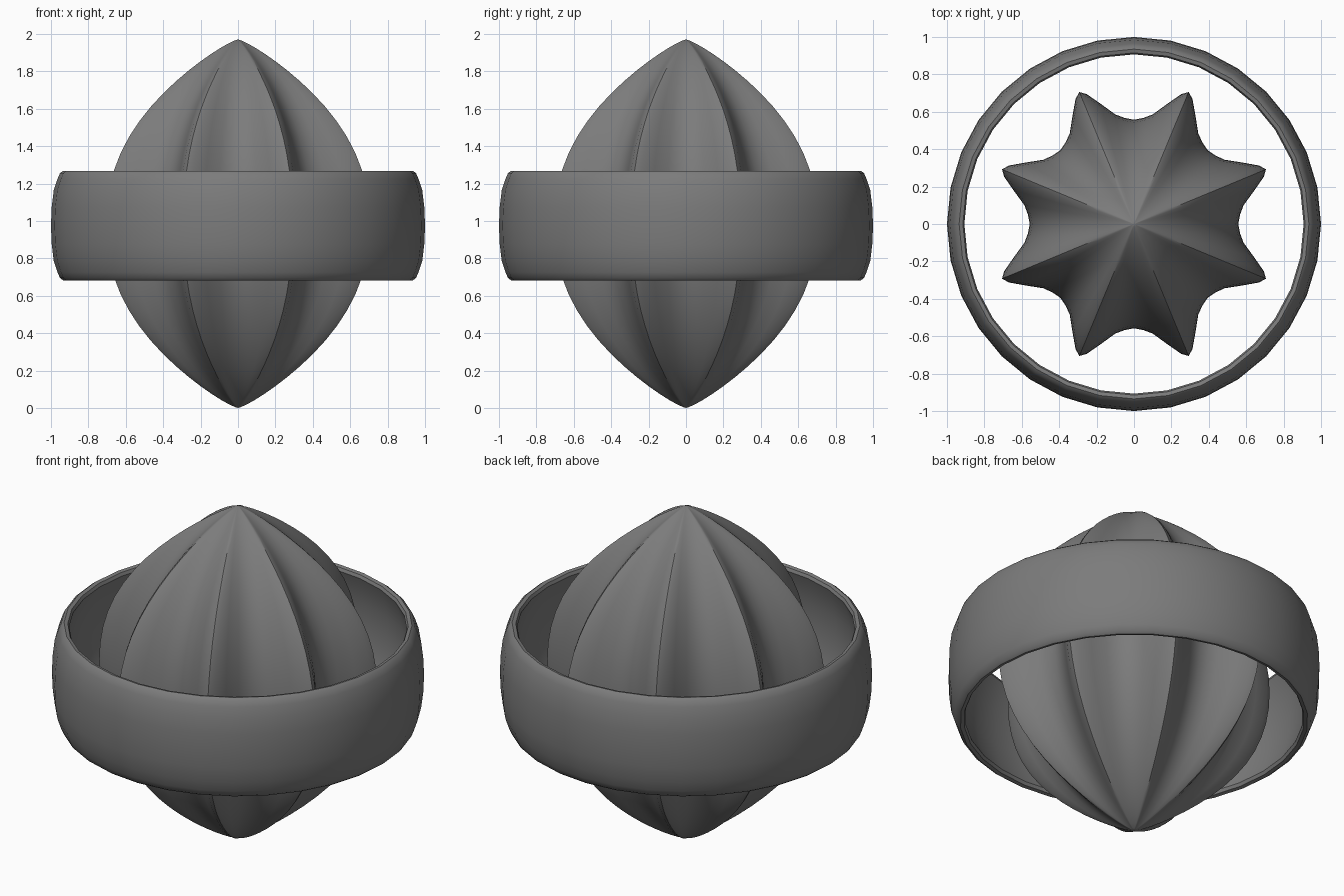
import bpy
import math

cube = bpy.data.objects.get("Cube")
if cube:
    bpy.data.objects.remove(cube, do_unlink=True)

MID = 0.985  # height of the equator

grey = bpy.data.materials.new("dark grey")
grey.use_nodes = True
grey.diffuse_color = (0.2, 0.2, 0.2, 1)
grey.node_tree.nodes["Principled BSDF"].inputs["Base Color"].default_value = grey.diffuse_color


def add_mesh(name, verts, faces):
    mesh = bpy.data.meshes.new(name)
    mesh.from_pydata(verts, [], faces)
    mesh.materials.append(grey)
    obj = bpy.data.objects.new(name, mesh)
    bpy.context.collection.objects.link(obj)
    bpy.ops.object.select_all(action='DESELECT')
    obj.select_set(True)
    bpy.context.view_layer.objects.active = obj
    bpy.ops.object.shade_smooth_by_angle(angle=math.radians(35))
    return obj


def bridge(a, b, n):
    """Quads between two rings of n vertices starting at a and b."""
    return [(a + j, a + (j + 1) % n, b + (j + 1) % n, b + j) for j in range(n)]


# Fluted body: eight ridges, with the flutes fading out towards both poles
half_flute = [(0, 0.73), (5, 0.745), (9.7, 0.778), (15.6, 0.875), (20, 0.967), (22.5, 1)]
flute = half_flute + [(45 - a, r) for a, r in half_flute[-2:0:-1]]
star = [(math.radians(a + 45 * k), r) for k in range(8) for a, r in flute]
n = len(star)
rows = 32
verts, faces = [], []
for i in range(1, rows):
    h = math.sin(math.pi * (i / rows - 0.5))
    up = abs(h)
    radius = 0.764 * math.cos(up * math.pi / 2) ** (0.5 + 0.28 * up)
    depth = 1 - 0.6 * up ** 4
    for angle, ratio in star:
        r = radius * (1 - (1 - ratio) * depth)
        verts.append((r * math.cos(angle), r * math.sin(angle), MID * (1 + h)))
for i in range(rows - 2):
    faces += bridge(i * n, (i + 1) * n, n)
bottom, top = len(verts), len(verts) + 1
verts += [(0, 0, 0), (0, 0, 2 * MID)]
last = (rows - 2) * n
for j in range(n):
    k = (j + 1) % n
    faces += [(bottom, k, j), (top, last + j, last + k)]
add_mesh("fluted_body", verts, faces)

# Surrounding band: bulged wall with a thin rounded rim, lathed
outer = [(0, 1.0), (0.1, 0.996), (0.19, 0.985), (0.25, 0.965), (0.28, 0.952), (0.293, 0.935)]
inner = [(0.288, 0.915), (0.27, 0.907), (0.2, 0.93), (0.1, 0.948), (0, 0.953)]
upper = outer + inner
profile = upper + [(-z, r) for z, r in upper[-2:0:-1]]
segments = 32
verts, faces = [], []
for z, r in profile:
    for j in range(segments):
        angle = 2 * math.pi * j / segments
        verts.append((r * math.cos(angle), r * math.sin(angle), MID - 0.01 + z))
for i in range(len(profile)):
    faces += bridge(i * segments, (i + 1) % len(profile) * segments, segments)
add_mesh("outer_band", verts, faces)
